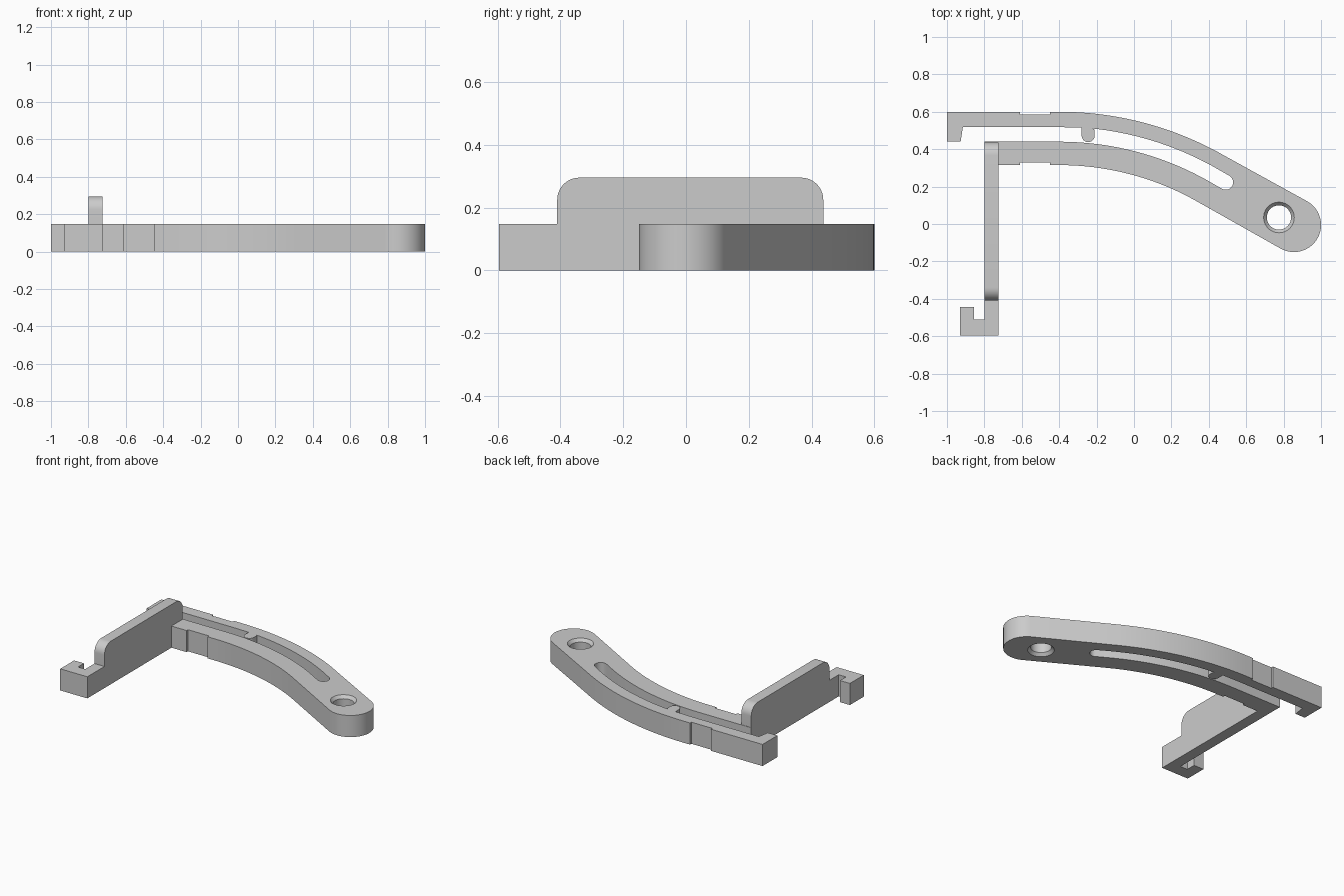
import bpy, bmesh
from math import sin, cos, radians, pi

old = bpy.data.objects.get("Cube")
if old:
    bpy.data.objects.remove(old, do_unlink=True)

H = 0.148           # thickness of the flat frame
WALL_TOP = 0.295
CX, CY = -0.4, -1.18  # shared centre of the curved arm edges

grey = bpy.data.materials.new("light grey")
grey.use_nodes = True
colour = (0.6, 0.6, 0.6, 1)
grey.diffuse_color = colour
grey.node_tree.nodes["Principled BSDF"].inputs["Base Color"].default_value = colour


def arc(x, y, r, start, end, n):
    """Points on a circle, angles in degrees."""
    angles = [radians(start + (end - start) * i / n) for i in range(n + 1)]
    return [(x + r * cos(a), y + r * sin(a)) for a in angles]


def finish(name, bm):
    bmesh.ops.recalc_face_normals(bm, faces=bm.faces)
    mesh = bpy.data.meshes.new(name)
    bm.to_mesh(mesh)
    bm.free()
    mesh.materials.append(grey)
    obj = bpy.data.objects.new(name, mesh)
    bpy.context.collection.objects.link(obj)
    return obj


def extrude(name, points, vector):
    bm = bmesh.new()
    face = bm.faces.new([bm.verts.new(p) for p in points])
    out = bmesh.ops.extrude_face_region(bm, geom=[face], use_keep_orig=True)
    moved = [v for v in out["geom"] if isinstance(v, bmesh.types.BMVert)]
    bmesh.ops.translate(bm, verts=moved, vec=vector)
    return finish(name, bm)


def activate(obj):
    bpy.ops.object.select_all(action='DESELECT')
    obj.select_set(True)
    bpy.context.view_layer.objects.active = obj


# Frame outline: outer edge with its shallow notch, then the rounded tip
outline = [(-1, 0.44), (-1, 0.6), (-0.61, 0.6), (-0.61, 0.585), (-0.45, 0.585), (-0.45, 0.6)]
outline += arc(CX, CY, 1.78, 90, 60, 24)
outline += arc(0.855, -0.005, 0.145, 60, -120, 32)
# Inner edge of the lower arm, with its notch
outline += arc(CX, CY, 1.495, 60, 90, 24)
outline += [(-0.45, 0.315), (-0.45, 0.33), (-0.61, 0.33), (-0.61, 0.315), (-0.725, 0.315)]
# Long leg and its hooked foot
outline += [(-0.725, -0.595), (-0.93, -0.595), (-0.93, -0.445), (-0.855, -0.445),
            (-0.855, -0.51), (-0.8, -0.51), (-0.8, 0.44)]
# Slot between the two arms, with its round end
outline += arc(CX, CY, 1.62, 90, 60, 24)
outline += arc(0.49, 0.223, 0.04, -120, 60, 14)
outline += arc(CX, CY, 1.7, 60, 84, 20)
# Round stop inside the slot
outline += [(-0.21, 0.505)] + arc(-0.245, 0.473, 0.035, 0, -180, 12) + [(-0.28, 0.515)]
# Tapered catch at the end of the upper arm
outline += [(-0.4, 0.518), (-0.915, 0.518), (-0.927, 0.44)]
frame = extrude("curved_frame", [(x, y, 0) for x, y in outline], (0, 0, H))

# Pivot hole, chamfered at both ends
profile = [(0, -0.02), (0.099, -0.02), (0.065, 0.02),
           (0.065, H - 0.02), (0.099, H + 0.02), (0, H + 0.02)]
bm = bmesh.new()
verts = [bm.verts.new((0.775 + r, 0.035, z)) for r, z in profile]
edges = [bm.edges.new(pair) for pair in zip(verts, verts[1:])]
bmesh.ops.spin(bm, geom=verts + edges, cent=(0.775, 0.035, 0), axis=(0, 0, 1),
               angle=2 * pi, steps=40)
bmesh.ops.remove_doubles(bm, verts=bm.verts, dist=0.0001)
cutter = finish("hole_cutter", bm)
cutter.hide_render = True
cut = frame.modifiers.new("pivot hole", 'BOOLEAN')
cut.operation = 'DIFFERENCE'
cut.solver = 'EXACT'
cut.object = cutter
activate(frame)
bpy.ops.object.modifier_apply(modifier=cut.name)
bpy.data.objects.remove(cutter, do_unlink=True)

# Raised wall along the leg, with rounded upper corners
R = 0.07
side = [(-0.41, H)] + arc(-0.41 + R, WALL_TOP - R, R, 180, 90, 10)
side += arc(0.437 - R, WALL_TOP - R, R, 90, 0, 10) + [(0.437, H)]
wall = extrude("raised_wall", [(-0.8, y, z) for y, z in side], (0.075, 0, 0))

for obj in (frame, wall):
    activate(obj)
    bpy.ops.object.shade_smooth_by_angle(angle=radians(30))
